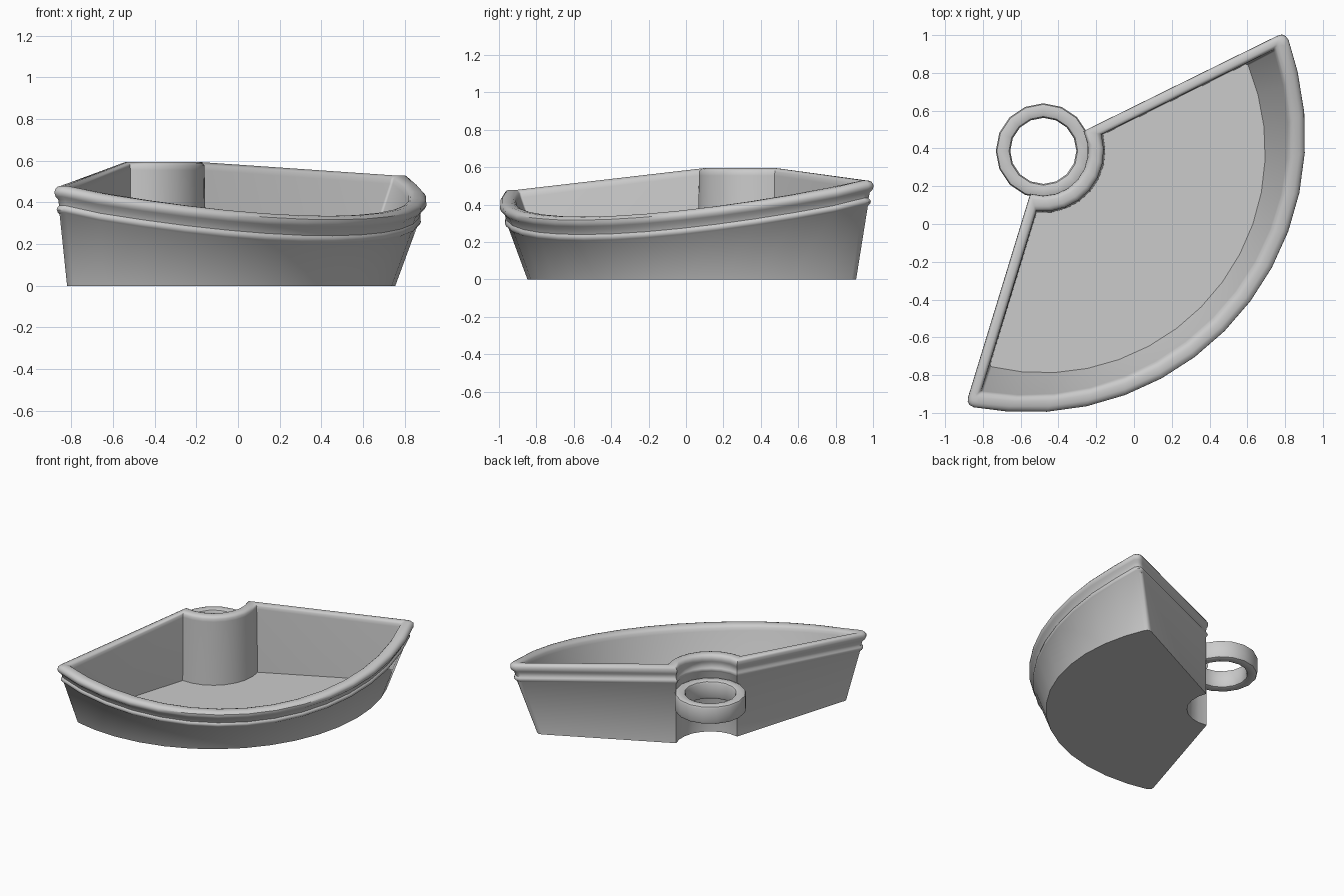
import bpy, bmesh
from math import sin, cos, asin, radians, pi
from mathutils import Vector

if "Cube" in bpy.data.objects:
    bpy.data.objects.remove(bpy.data.objects["Cube"])

CENTER = Vector((-0.48, 0.387))        # common centre of tray sector and ring
AXIS, HALF = radians(-40.4), radians(66.6)
ARC_N, HUB_N = 15, 8
HUB_TOP = 0.595


def rim_height(a):
    # the rim on the big arc follows a tilted plane
    return 0.615 - 0.28 * cos(a + AXIS - radians(-46))


def polar(r, a):
    return Vector((cos(a + AXIS), sin(a + AXIS))) * r


def outline(d, arc_r, hub_r, corner, z_of):
    """One closed loop: d = side inset, arc_r(z) = big radius, z_of(top) = height."""
    pts = []

    def add(p, z):
        pts.append((p.x + CENTER.x, p.y + CENTER.y, z))

    def corner_pts(s):
        z = z_of(rim_height(s * HALF))
        r = arc_r(z)
        a = HALF - asin(d / r)
        p0 = polar(r, s * (a - corner / r))
        p1 = polar(r, s * a)
        p2 = polar(r - corner, s * (HALF - asin(d / (r - corner))))
        return [(p0 * (1 - t) ** 2 + p1 * 2 * t * (1 - t) + p2 * t * t, z)
                for t in (0, 0.33, 0.67, 1)]

    for p, z in reversed(corner_pts(-1)):
        add(p, z)
    for i in range(1, ARC_N):
        f = 2 * i / ARC_N - 1
        z = z_of(rim_height(f * HALF))
        r = arc_r(z)
        add(polar(r, f * (HALF - asin(d / r))), z)
    for p, z in corner_pts(1):
        add(p, z)
    hub_a = HALF - asin(d / hub_r)
    for i in range(HUB_N + 1):
        add(polar(hub_r, hub_a * (1 - 2 * i / HUB_N)), z_of(HUB_TOP))
    return pts


def finish(name, bm, angle):
    bmesh.ops.recalc_face_normals(bm, faces=bm.faces)
    me = bpy.data.meshes.new(name)
    bm.to_mesh(me)
    bm.free()
    ob = bpy.data.objects.new(name, me)
    bpy.context.collection.objects.link(ob)
    bpy.ops.object.select_all(action='DESELECT')
    ob.select_set(True)
    bpy.context.view_layer.objects.active = ob
    bpy.ops.object.shade_smooth_by_angle(angle=radians(angle))


def skin(bm, loops, closed):
    rings = [[bm.verts.new(p) for p in lp] for lp in loops]
    n = len(rings[0])
    pairs = list(zip(rings, rings[1:])) + ([(rings[-1], rings[0])] if closed else [])
    for a, b in pairs:
        for i in range(n):
            j = (i + 1) % n
            bm.faces.new((a[i], a[j], b[j], b[i]))
    if not closed:
        bm.faces.new(rings[0])
        bm.faces.new(rings[-1])


# Tray: flared wall, bead, rolled rim, inner wall and floor
FLARE, FLOOR = 0.37, 0.07
OUT = lambda e: (lambda z: 1.235 + FLARE * z + e)
INN = lambda e: (lambda z: 1.175 + FLARE * (z - FLOOR) + e)
AT = lambda h: (lambda top: h)
BELOW = lambda k: (lambda top: top - k)
loops = [outline(0.012, OUT(0), 0.245, 0.04, AT(0.0))]
# outer profile: depth below top, bulge, side inset, hub radius
for k, e, d, h in ((0.135, 0, 0.012, 0.245), (0.127, 0.008, 0.006, 0.24),
                   (0.115, 0.010, 0.003, 0.237), (0.103, 0.004, 0.006, 0.24),
                   (0.095, -0.006, 0.012, 0.245), (0.065, -0.006, 0.011, 0.245),
                   (0.052, 0.004, 0.003, 0.24), (0.035, 0.007, 0.0, 0.237),
                   (0.018, 0.0, 0.002, 0.24), (0.005, -0.017, 0.009, 0.25),
                   (0.0, -0.035, 0.02, 0.262)):
    loops.append(outline(d, OUT(e), h, 0.045, BELOW(k)))
# inner profile
for k, e, d, h in ((0.0, 0.022, 0.04, 0.295), (0.006, 0.006, 0.05, 0.31),
                   (0.018, -0.002, 0.057, 0.32), (0.04, 0.0, 0.058, 0.32)):
    loops.append(outline(d, INN(e), h, 0.012, BELOW(k)))
loops.append(outline(0.062, INN(0), 0.328, 0.012, AT(FLOOR)))
bm = bmesh.new()
skin(bm, loops, False)
finish("tray", bm, 40)

# Holder ring: rounded band
N = 16
profile = [(0.175, 0.30), (0.182, 0.286), (0.197, 0.28), (0.232, 0.28), (0.246, 0.286),
           (0.252, 0.30), (0.252, 0.40), (0.246, 0.414), (0.232, 0.42), (0.197, 0.42),
           (0.182, 0.414), (0.175, 0.40)]
bm = bmesh.new()
skin(bm, [[(CENTER.x + r * cos(2 * pi * i / N), CENTER.y + r * sin(2 * pi * i / N), z)
           for i in range(N)] for r, z in profile], True)
finish("holder_ring", bm, 40)
